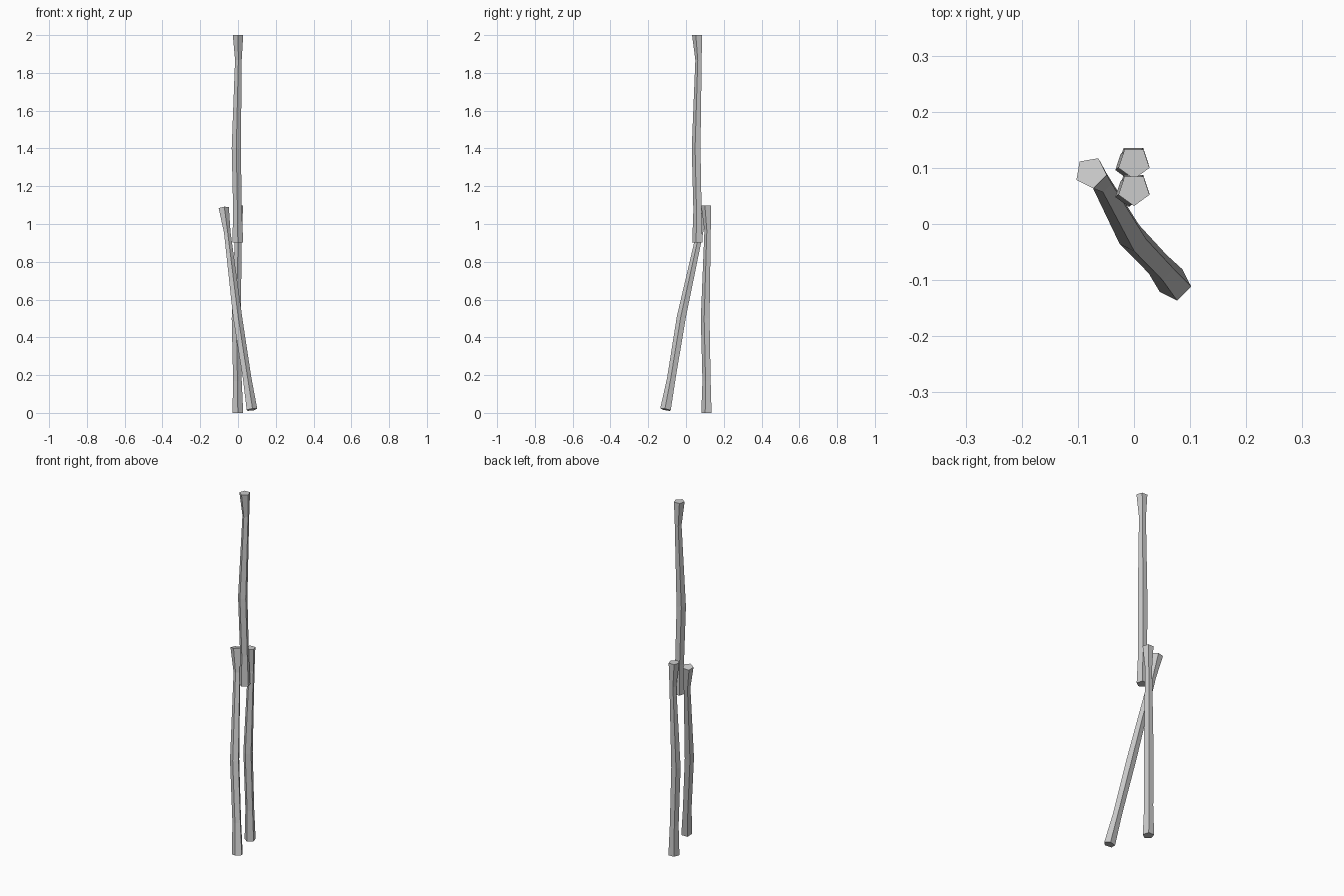
import bpy, bmesh, math
from mathutils import Matrix, Vector

if "Cube" in bpy.data.objects:
    bpy.data.objects.remove(bpy.data.objects["Cube"])

# Rings of one crooked pole: height, centre x, centre y, radius
RINGS = [(0.0, -0.001, 0.003, 0.030), (0.17, -0.003, 0.003, 0.024),
         (0.50, -0.009, -0.004, 0.0255), (0.965, 0.002, 0.008, 0.0185),
         (1.097, 0.0, 0.001, 0.029)]
SIDES = 5


def pole(name, foot, head, twist=0.0):
    """Five-sided pole running from foot towards head."""
    bm = bmesh.new()
    loops = []
    for z, cx, cy, r in RINGS:
        angles = [-math.pi / 2 + i * 2 * math.pi / SIDES for i in range(SIDES)]
        loops.append([bm.verts.new((cx + r * math.cos(a), cy + r * math.sin(a), z))
                      for a in angles])
    for low, high in zip(loops, loops[1:]):
        for i in range(SIDES):
            j = (i + 1) % SIDES
            bm.faces.new((low[i], low[j], high[j], high[i]))
    bm.faces.new(loops[0][::-1])
    bm.faces.new(loops[-1])
    mesh = bpy.data.meshes.new(name)
    bm.to_mesh(mesh)
    bm.free()
    obj = bpy.data.objects.new(name, mesh)
    bpy.context.collection.objects.link(obj)
    foot, head = Vector(foot), Vector(head)
    lean = Vector((0, 0, 1)).rotation_difference(head - foot).to_matrix().to_4x4()
    obj.matrix_world = Matrix.Translation(foot) @ lean @ Matrix.Rotation(twist, 4, 'Z')
    return obj


# Upright upper pole, upright rear leg and leaning front leg
pole("upper_pole", (0, 0.060, 0.903), (0, 0.060, 2.0))
pole("rear_leg", (0, 0.108, 0.0), (0, 0.108, 1.097))
pole("leaning_leg", (0.074, -0.110, 0.018), (-0.077, 0.091, 1.088), math.radians(9))
